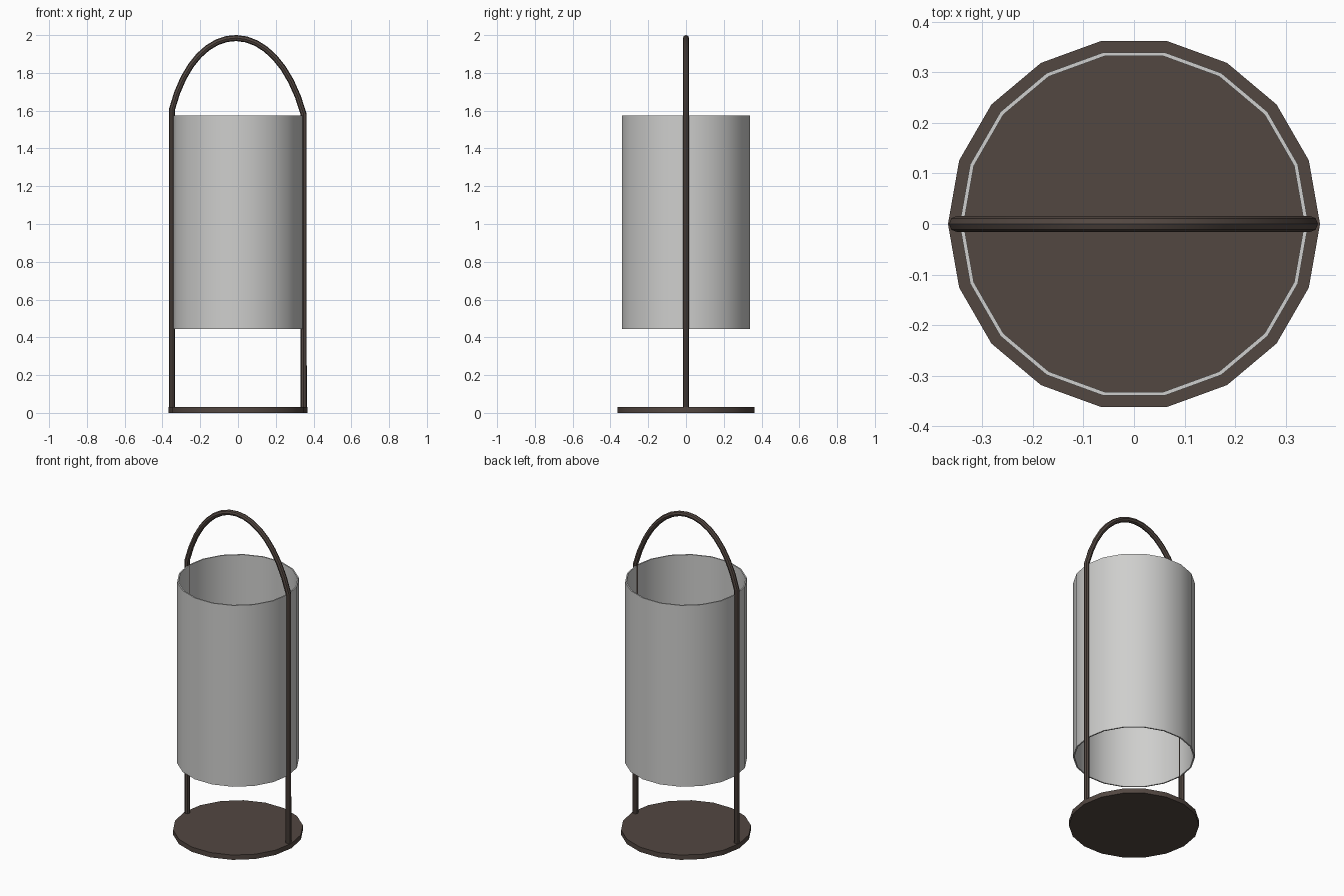
import bpy, math
from mathutils import Vector
from mathutils.geometry import interpolate_bezier

if "Cube" in bpy.data.objects:
    bpy.data.objects.remove(bpy.data.objects["Cube"])

SIDES = 18


def material(name, rgb):
    m = bpy.data.materials.new(name)
    m.diffuse_color = (*rgb, 1)
    m.use_nodes = True
    m.node_tree.nodes["Principled BSDF"].inputs["Base Color"].default_value = m.diffuse_color
    return m


bronze = material("dark bronze", (0.085, 0.063, 0.053))
frosted = material("frosted glass", (0.62, 0.62, 0.61))


def finish(ob, mat):
    ob.data.materials.clear()
    ob.data.materials.append(mat)
    bpy.ops.object.select_all(action='DESELECT')
    ob.select_set(True)
    bpy.context.view_layer.objects.active = ob
    bpy.ops.object.shade_smooth_by_angle(angle=math.radians(35))


def lathe_ring(name, profile, mat):
    """Sweep a closed (radius, z) profile around z, with a corner on +x."""
    n = len(profile)
    verts = [(r * math.cos(a), r * math.sin(a), z)
             for a in (2 * math.pi * i / SIDES for i in range(SIDES))
             for r, z in profile]
    faces = []
    for i in range(SIDES):
        j = (i + 1) % SIDES
        for k in range(n):
            l = (k + 1) % n
            faces.append((i * n + k, j * n + k, j * n + l, i * n + l))
    me = bpy.data.meshes.new(name)
    me.from_pydata(verts, [], faces)
    ob = bpy.data.objects.new(name, me)
    bpy.context.collection.objects.link(ob)
    finish(ob, mat)
    return ob


# Base disc
bpy.ops.mesh.primitive_cylinder_add(vertices=SIDES, radius=0.368, depth=0.03,
                                    location=(0, 0, 0.015),
                                    rotation=(0, 0, math.pi / 2))
base = bpy.context.object
base.name = "base"
finish(base, bronze)

# Open glass cylinder
lathe_ring("glass_shade", [(0.345, 0.445), (0.345, 1.575),
                           (0.337, 1.575), (0.337, 0.445)], frosted)

# Frame: two posts joined by a bent arch handle
left, right = Vector((-0.35, 0, 1.605)), Vector((0.348, 0, 1.58))
arch = interpolate_bezier(left, Vector((-0.22, 0, 2.115)),
                          Vector((0.20, 0, 2.115)), right, 17)
path = [Vector((-0.35, 0, 0.02))] + list(arch) + [Vector((0.348, 0, 0.02))]
cu = bpy.data.curves.new("frame_handle", 'CURVE')
cu.dimensions = '3D'
cu.bevel_depth = 0.016
cu.bevel_resolution = 2
cu.use_fill_caps = True
sp = cu.splines.new('POLY')
sp.points.add(len(path) - 1)
for p, co in zip(sp.points, path):
    p.co = (*co, 1)
frame = bpy.data.objects.new("frame_handle", cu)
bpy.context.collection.objects.link(frame)
bpy.ops.object.select_all(action='DESELECT')
frame.select_set(True)
bpy.context.view_layer.objects.active = frame
bpy.ops.object.convert(target='MESH')
finish(bpy.context.object, bronze)
